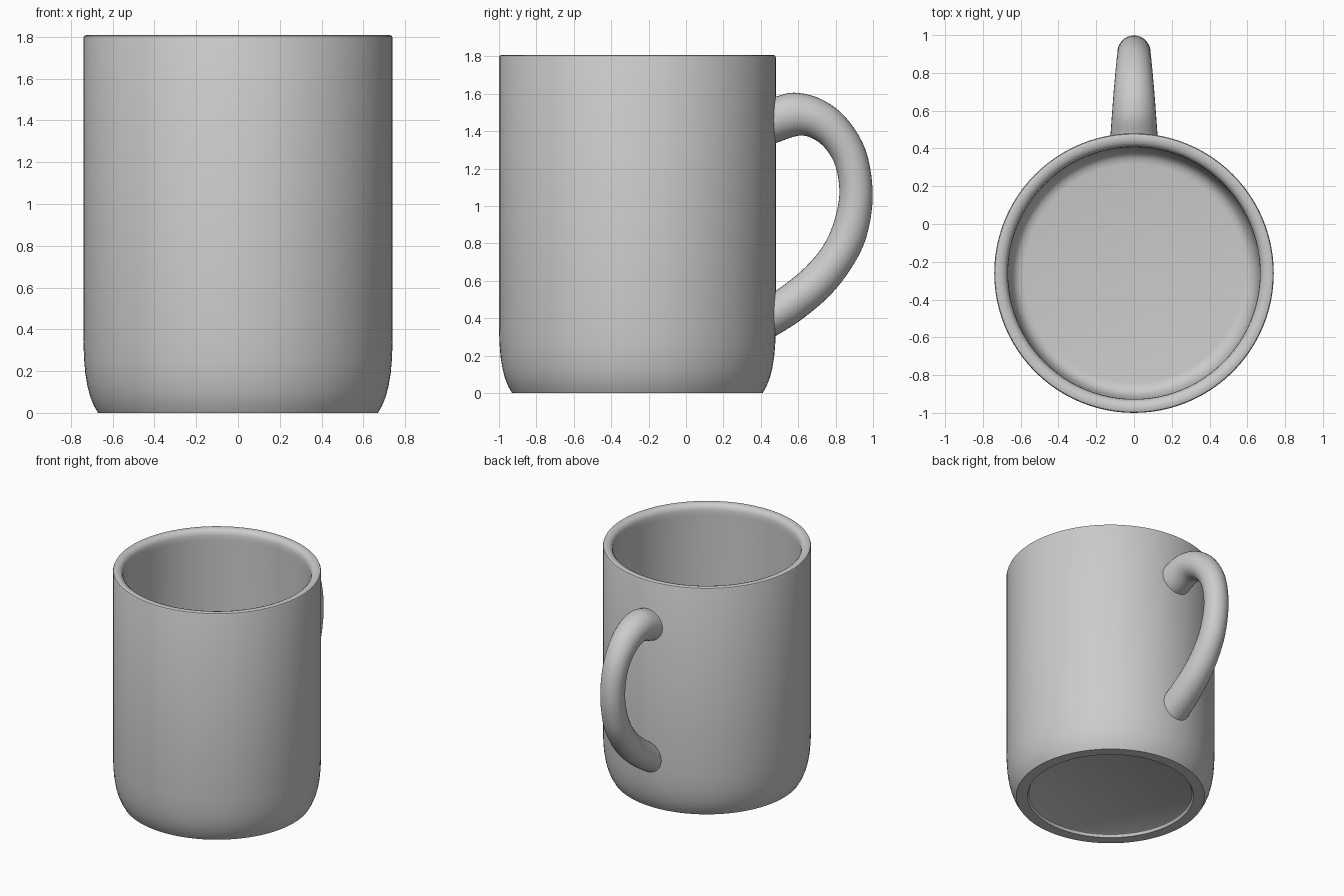
import bpy, bmesh, math
from mathutils import Vector

if "Cube" in bpy.data.objects:
    bpy.data.objects.remove(bpy.data.objects["Cube"])

CY = -0.26      # body axis
SEG = 96


def make_object(name, rings, closed_ends=True):
    """Skin a list of equal-length point rings and cap both ends."""
    bm = bmesh.new()
    loops = [[bm.verts.new(p) for p in ring] for ring in rings]
    n = len(loops[0])
    for a, b in zip(loops, loops[1:]):
        for i in range(n):
            j = (i + 1) % n
            bm.faces.new((a[i], a[j], b[j], b[i]))
    if closed_ends:
        bm.faces.new(loops[0][::-1])
        bm.faces.new(loops[-1])
    bmesh.ops.recalc_face_normals(bm, faces=bm.faces)
    mesh = bpy.data.meshes.new(name)
    bm.to_mesh(mesh)
    bm.free()
    obj = bpy.data.objects.new(name, mesh)
    bpy.context.collection.objects.link(obj)
    bpy.ops.object.select_all(action='DESELECT')
    obj.select_set(True)
    bpy.context.view_layer.objects.active = obj
    bpy.ops.object.shade_smooth_by_angle(angle=math.radians(35))
    return obj


# Mug body: lathe profile from the recessed base, up the outside, down the inside
profile = [
    (0.570, 0.025), (0.580, 0.020), (0.590, 0.0), (0.670, 0.0),
    (0.690, 0.035), (0.708, 0.080), (0.721, 0.130), (0.731, 0.190),
    (0.737, 0.260), (0.740, 0.350), (0.740, 1.795), (0.736, 1.804),
    (0.726, 1.808), (0.706, 1.807), (0.688, 1.801), (0.675, 1.788),
    (0.668, 1.765), (0.667, 1.730), (0.667, 0.300), (0.663, 0.220),
    (0.652, 0.160), (0.635, 0.120), (0.610, 0.100), (0.580, 0.095),
]
body_rings = [[(r * math.cos(2 * math.pi * i / SEG),
                CY + r * math.sin(2 * math.pi * i / SEG), z)
               for i in range(SEG)] for r, z in profile]
make_object("mug_body", body_rings)

# Handle stations: outer y, outer z, inner y, inner z, half width in x
stations = [
    (0.430, 1.570, 0.430, 1.325, 0.127),
    (0.480, 1.585, 0.480, 1.337, 0.124),
    (0.580, 1.606, 0.600, 1.376, 0.116),
    (0.717, 1.574, 0.675, 1.362, 0.108),
    (0.850, 1.478, 0.745, 1.308, 0.099),
    (0.960, 1.300, 0.800, 1.210, 0.091),
    (0.998, 1.060, 0.820, 1.060, 0.088),
    (0.963, 0.830, 0.786, 0.900, 0.090),
    (0.877, 0.658, 0.725, 0.775, 0.096),
    (0.760, 0.513, 0.635, 0.670, 0.102),
    (0.610, 0.388, 0.540, 0.590, 0.110),
    (0.480, 0.305, 0.480, 0.547, 0.115),
    (0.430, 0.272, 0.430, 0.512, 0.118),
]


def catmull(p0, p1, p2, p3, t):
    return [0.5 * (2 * b + (c - a) * t + (2 * a - 5 * b + 4 * c - d) * t * t
                   + (3 * b - a - 3 * c + d) * t ** 3)
            for a, b, c, d in zip(p0, p1, p2, p3)]


STEPS, SIDES = 5, 32
padded = [stations[0]] + stations + [stations[-1]]
path = [catmull(*padded[k:k + 4], s / STEPS)
        for k in range(len(stations) - 1) for s in range(STEPS)]
path.append(stations[-1])

handle_rings = []
for yo, zo, yi, zi, w in path:
    outer, inner = Vector((0, yo, zo)), Vector((0, yi, zi))
    mid, half = (outer + inner) / 2, (outer - inner) / 2
    handle_rings.append([mid + half * math.cos(a) + Vector((w * math.sin(a), 0, 0))
                         for a in (2 * math.pi * i / SIDES for i in range(SIDES))])
make_object("mug_handle", handle_rings)
